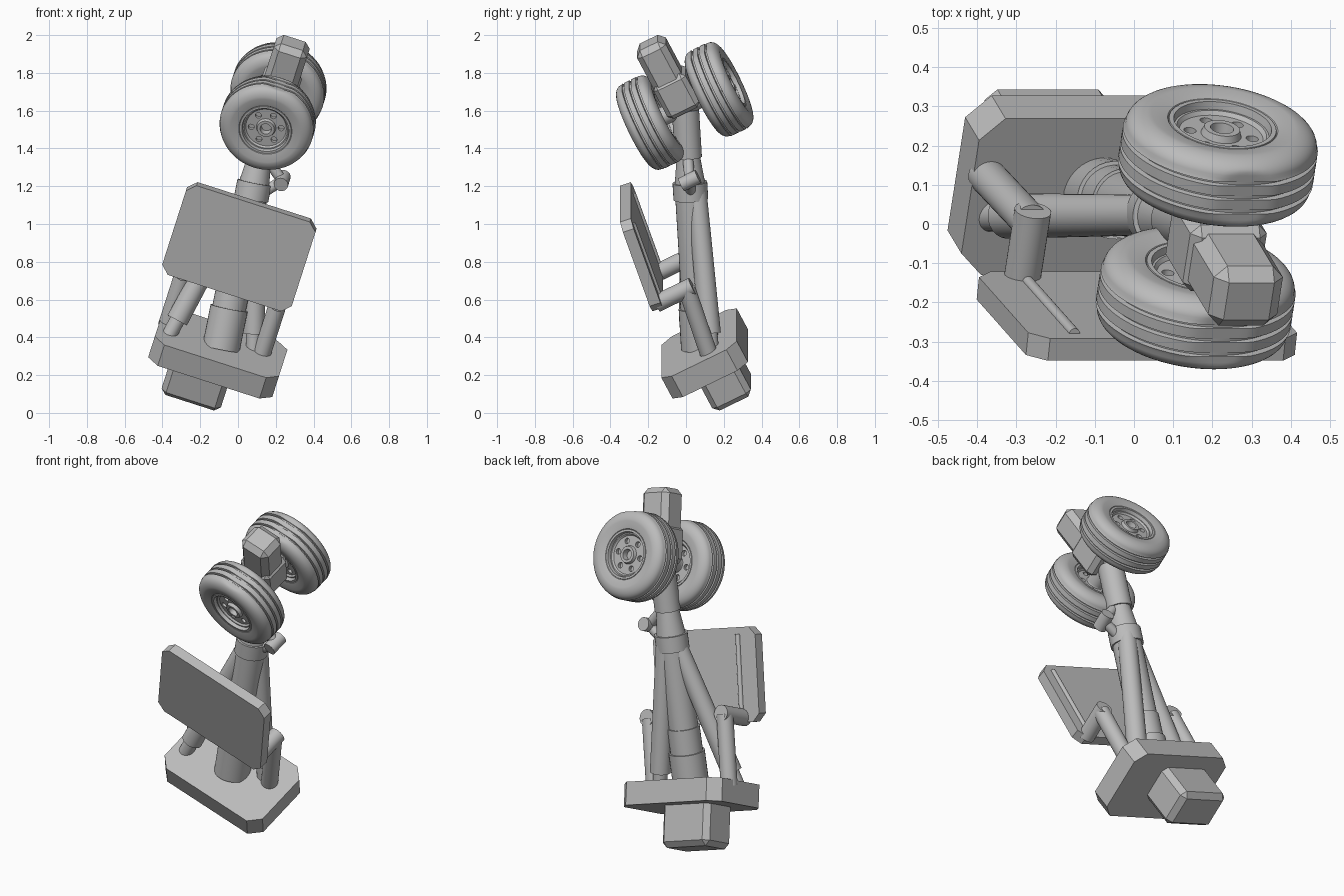
import bpy, bmesh, math
from mathutils import Vector, Euler, Matrix

if "Cube" in bpy.data.objects:
    bpy.data.objects.remove(bpy.data.objects["Cube"])

# The whole gear is built upright, then leaned by this rotation
LEAN = Euler((math.radians(27), math.radians(17.8), 0)).to_matrix().to_4x4()
AXLE = Vector((0, 1, 0))

grey = bpy.data.materials.new("plain grey")
grey.use_nodes = True
grey.diffuse_color = (0.5, 0.5, 0.5, 1)
grey.node_tree.nodes["Principled BSDF"].inputs["Base Color"].default_value = (0.5, 0.5, 0.5, 1)


def finish(name, bm, matrix=Matrix(), angle=35):
    bmesh.ops.recalc_face_normals(bm, faces=bm.faces)
    mesh = bpy.data.meshes.new(name)
    bm.to_mesh(mesh)
    bm.free()
    for p in mesh.polygons:
        p.use_smooth = True
    mesh.set_sharp_from_angle(angle=math.radians(angle))
    mesh.materials.append(grey)
    obj = bpy.data.objects.new(name, mesh)
    obj.matrix_world = LEAN @ matrix
    bpy.context.collection.objects.link(obj)
    return obj


def lathe_mesh(profile, steps):
    """Spin (height, radius) points around z; ends on the axis close the shape."""
    bm = bmesh.new()
    verts = [bm.verts.new((r, 0, h)) for h, r in profile]
    edges = [bm.edges.new(pair) for pair in zip(verts, verts[1:])]
    bmesh.ops.spin(bm, geom=verts + edges, cent=(0, 0, 0), axis=(0, 0, 1),
                   angle=math.tau, steps=steps)
    bmesh.ops.remove_doubles(bm, verts=bm.verts, dist=1e-5)
    return bm


def aim(start, direction):
    turn = Vector(direction).to_track_quat('Z', 'Y').to_matrix().to_4x4()
    return Matrix.Translation(start) @ turn


def rod(name, a, b, sections):
    """Stepped round rod; sections are (fraction of length, radius)."""
    a, b = Vector(a), Vector(b)
    length = (b - a).length
    profile = [(t * length, r) for t, r in sections]
    profile = [(profile[0][0], 0)] + profile + [(profile[-1][0], 0)]
    return finish(name, lathe_mesh(profile, 32), aim(a, b - a))


def plain_rod(name, a, b, r):
    return rod(name, a, b, [(0, r), (1, r)])


def box(name, centre, size, bevel, upright_only=False, tilt=0):
    """Box with flat chamfers, on all edges or only those across its thickness."""
    bm = bmesh.new()
    bmesh.ops.create_cube(bm, size=1)
    bmesh.ops.scale(bm, vec=size, verts=bm.verts)
    edges = bm.edges[:]
    if upright_only:
        thin = min(range(3), key=lambda i: size[i])
        edges = [e for e in edges if abs(e.verts[0].co[thin] - e.verts[1].co[thin]) > 1e-4]
    bmesh.ops.bevel(bm, geom=edges, offset=bevel, segments=1, affect='EDGES')
    turn = Matrix.Rotation(tilt, 4, 'X')
    return finish(name, bm, Matrix.Translation(centre) @ turn, 20)


# Mounting plate and the block beneath it
box("mounting_plate", (-0.198, 0.209, 0.193), (0.69, 0.448, 0.13), 0.062, True)
box("mounting_block", (-0.26, 0.232, 0.03), (0.33, 0.23, 0.27), 0.03)

# Main leg: base sleeve, tube, collar, tapered neck and upper cylinder
rod("main_leg", (-0.19, 0.2, 0.23), (-0.334, 0.715, 1.41),
    [(0, 0.1), (0.17, 0.1), (0.17, 0.09), (0.28, 0.09), (0.28, 0.082), (0.625, 0.082),
     (0.625, 0.092), (0.695, 0.092), (0.695, 0.08), (0.8, 0.062), (0.8, 0.072), (1, 0.072)])

# Side braces with narrow feet
BRACE = [(0, 0.04), (0.12, 0.04), (0.12, 0.058), (1, 0.052)]
rod("right_brace", (-0.475, 0.14, 0.23), (-0.32, 0.52, 0.97), BRACE)
rod("left_brace", (-0.02, 0.27, 0.23), (-0.266, 0.573, 1.0), BRACE)

# Folding link beside the collar
KNEE = Vector((-0.153, 0.582, 1.098))
plain_rod("link_pin", KNEE - AXLE * 0.05, KNEE + AXLE * 0.05, 0.038)
plain_rod("lower_link", KNEE, (-0.26, 0.53, 0.98), 0.028)
plain_rod("upper_link", KNEE, (-0.30, 0.62, 1.2), 0.028)

# Door with its posts, arms and inner ridges
DOOR = Vector((-0.262, 0.172, 0.855))
TILT = -math.radians(8)
box("door", DOOR, (0.72, 0.06, 0.525), 0.045, True, TILT)
door_up = Matrix.Rotation(TILT, 3, 'X') @ Vector((0, 0, 1))
for side, x in (("right", -0.5), ("left", 0.025)):
    elbow = Vector((x, 0.32, 0.62))
    plain_rod(side + "_door_post", (x, 0.258, 0.23), elbow, 0.047)
    plain_rod(side + "_door_arm", elbow + AXLE * 0.035, (x, 0.14, 0.62), 0.047)
    ridge = Vector((x, DOOR.y + 0.03, DOOR.z))
    plain_rod(side + "_door_ridge", ridge - door_up * 0.22, ridge + door_up * 0.22, 0.014)

# Axle housing and its end block
HUB = Vector((-0.32, 0.722, 1.432))
box("axle_housing", HUB + Vector((0, -0.003, 0.09)), (0.205, 0.19, 0.21), 0.025)
box("end_block", HUB + Vector((0, -0.01, 0.265)), (0.185, 0.17, 0.27), 0.032)
plain_rod("axle", HUB - AXLE * 0.2, HUB + AXLE * 0.2, 0.05)


# Tyre section: rounded shoulders and three tread grooves
def tyre_profile():
    outer, half = 0.251, 0.1
    points = [(-0.075, 0.13), (-0.09, 0.142)]
    for i in range(9):
        a = math.pi / 2 * i / 8
        points.append((-0.055 - (half - 0.055) * math.cos(a), 0.185 + (outer - 0.189) * math.sin(a)))
    for g in (-0.04, 0):
        points += [(g - 0.006, outer), (g - 0.004, outer - 0.014),
                   (g + 0.004, outer - 0.014), (g + 0.006, outer)]
    half_points = [p for p in points if p[0] < -0.001]
    return half_points + [(-h, r) for h, r in reversed(half_points)]


def tyre(name, centre):
    bm = lathe_mesh(tyre_profile(), 72)
    matrix = Matrix.Translation(centre) @ Matrix.Rotation(math.pi / 2, 4, 'X')
    # Flatten the patch that meets the ground
    for v in bm.verts:
        v.co.y = min(v.co.y, 0.239)
    finish(name, bm, matrix)


# Wheel disc with rim lip, hub ring and a ring of bolt holes
HALF_DISC = [(-0.045, 0), (-0.045, 0.026), (-0.078, 0.03), (-0.078, 0.046), (-0.06, 0.052),
             (-0.06, 0.108), (-0.07, 0.116), (-0.07, 0.122), (-0.09, 0.126), (-0.09, 0.138),
             (-0.07, 0.145)]


def wheel_disc(name, centre):
    profile = HALF_DISC + [(-h, r) for h, r in reversed(HALF_DISC)]
    matrix = Matrix.Translation(centre) @ Matrix.Rotation(math.pi / 2, 4, 'X')
    disc = finish(name, lathe_mesh(profile, 48), matrix)
    holes = bmesh.new()
    for i in range(6):
        a = math.tau * i / 6 + 0.3
        for side in (-1, 1):
            bmesh.ops.create_cone(holes, cap_ends=True, segments=16, radius1=0.016,
                                  radius2=0.016, depth=0.05, matrix=Matrix.Translation(
                                      (0.08 * math.cos(a), 0.08 * math.sin(a), side * 0.065)))
    cutter = finish(name + "_hole_cutter", holes, matrix)
    cutter.hide_render = True
    cutter.hide_set(True)
    cut = disc.modifiers.new("bolt holes", 'BOOLEAN')
    cut.object = cutter
    cut.solver = 'EXACT'
    # Bake the holes so that the cutter can go
    bpy.context.view_layer.update()
    baked = bpy.data.meshes.new_from_object(disc.evaluated_get(
        bpy.context.evaluated_depsgraph_get()))
    disc.modifiers.clear()
    disc.data = baked
    disc.data.set_sharp_from_angle(angle=math.radians(35))
    bpy.data.objects.remove(cutter)


for place, offset in (("front", -0.204), ("rear", 0.204)):
    tyre(place + "_tyre", HUB + AXLE * offset)
    wheel_disc(place + "_wheel_disc", HUB + AXLE * offset)
